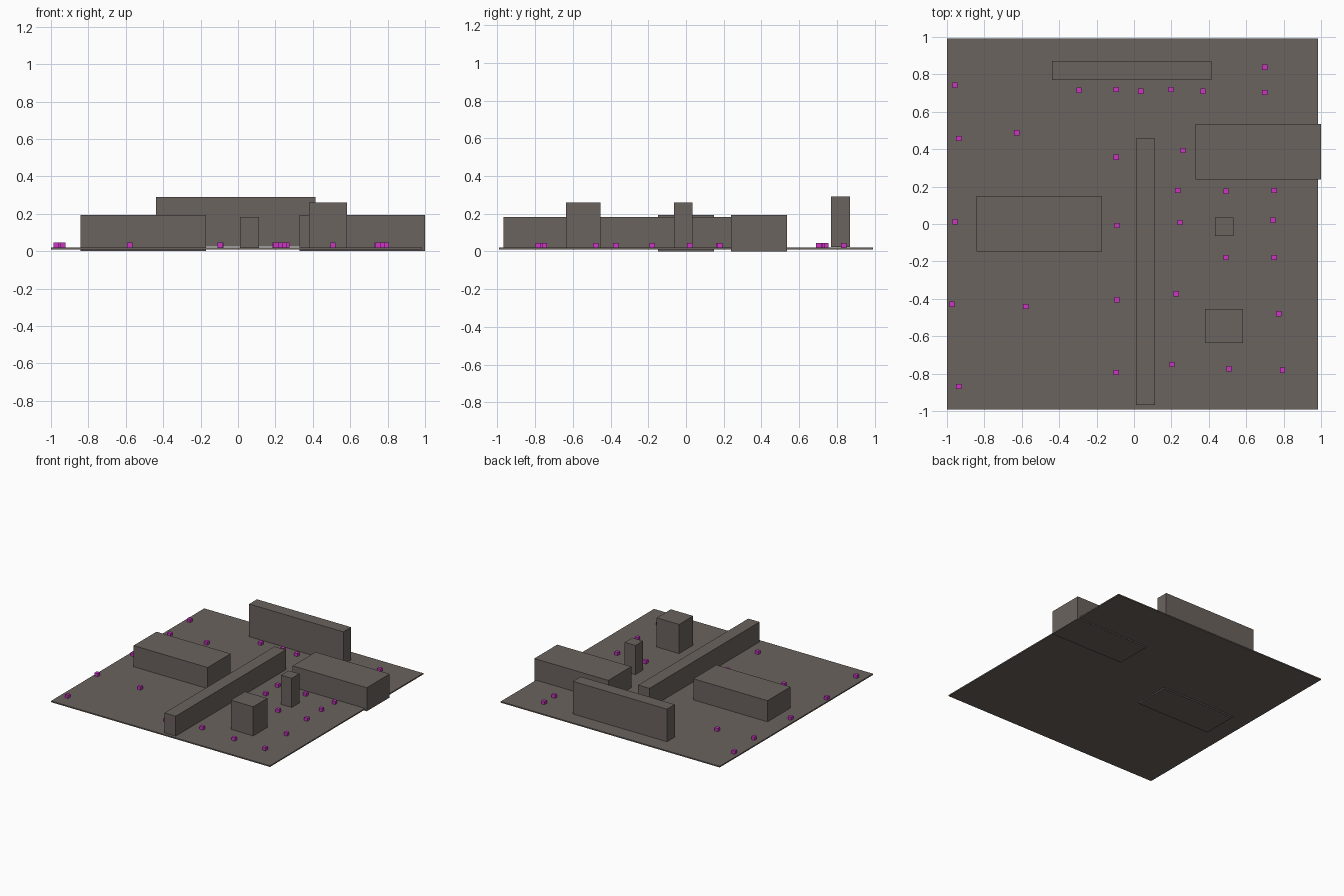
import bpy


def material(name, rgb):
    m = bpy.data.materials.new(name)
    m.diffuse_color = (*rgb, 1.0)
    return m


STONE = material("warm_grey", (0.147, 0.125, 0.113))
MAGENTA = material("magenta", (0.60, 0.035, 0.55))


def box(name, x, y, z, mat):
    """Axis-aligned box from (min, max) pairs."""
    center = [(a + b) / 2 for a, b in (x, y, z)]
    bpy.ops.mesh.primitive_cube_add(size=1, location=center)
    ob = bpy.context.object
    ob.name = name
    ob.scale = [b - a for a, b in (x, y, z)]
    bpy.ops.object.transform_apply(location=False, rotation=False, scale=True)
    ob.data.materials.append(mat)
    return ob


# Thin floor slab
box("floor", (-1.0, 0.984), (-0.992, 0.992), (0.01, 0.02), STONE)

# Wide blocks that pass through the floor
box("left_block", (-0.843, -0.171), (-0.148, 0.149), (0.0, 0.193), STONE)
box("right_block", (0.329, 1.0), (0.238, 0.535), (0.0, 0.193), STONE)

# Walls
box("back_wall", (-0.438, 0.415), (0.77, 0.871), (0.024, 0.291), STONE)
box("long_wall", (0.011, 0.113), (-0.967, 0.457), (0.018, 0.183), STONE)

# Pillars
box("thin_pillar", (0.434, 0.531), (-0.063, 0.035), (0.021, 0.26), STONE)
box("thick_pillar", (0.38, 0.583), (-0.636, -0.454), (0.021, 0.26), STONE)

# Small marker cubes scattered on the floor
MARKERS = [
    (-0.957, 0.741), (-0.936, 0.457), (-0.626, 0.489), (-0.294, 0.714),
    (-0.096, 0.719), (0.037, 0.709), (0.198, 0.719), (0.369, 0.709),
    (0.70, 0.837), (0.70, 0.703), (-0.096, 0.356), (0.262, 0.393),
    (0.235, 0.179), (0.492, 0.174), (0.749, 0.179), (-0.957, 0.013),
    (-0.091, -0.008), (0.246, 0.008), (0.743, 0.019), (0.492, -0.179),
    (0.749, -0.179), (-0.973, -0.43), (-0.578, -0.441), (-0.091, -0.404),
    (0.225, -0.372), (0.775, -0.479), (0.203, -0.751), (0.508, -0.773),
    (0.794, -0.783), (-0.096, -0.794), (-0.936, -0.869),
]
R = 0.0145
for i, (x, y) in enumerate(MARKERS, 1):
    box(f"marker_{i:02d}", (x - R, x + R), (y - R, y + R),
        (0.017, 0.017 + 2 * R), MAGENTA)
